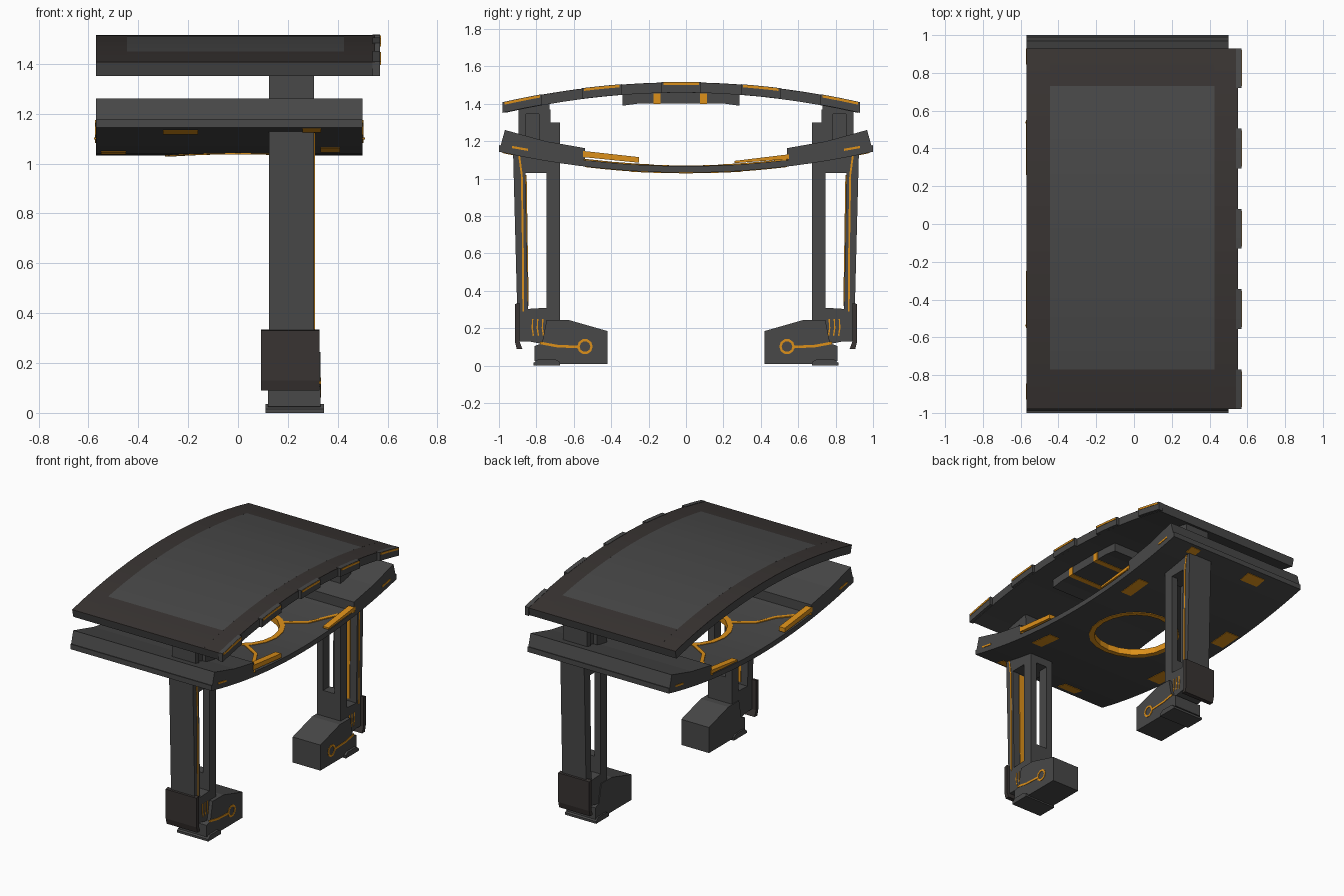
import bpy, bmesh, math
from mathutils import Vector

if "Cube" in bpy.data.objects:
    bpy.data.objects.remove(bpy.data.objects["Cube"])


def material(name, c):
    m = bpy.data.materials.new(name)
    m.diffuse_color = (*c, 1)
    m.use_nodes = True
    m.node_tree.nodes["Principled BSDF"].inputs["Base Color"].default_value = m.diffuse_color
    return m


GREY = material("dark_grey", (0.065, 0.065, 0.065))
BROWN = material("brown_black", (0.04, 0.034, 0.032))
ORANGE = material("orange", (0.72, 0.28, 0.01))


def finish(name, bm, mat):
    bmesh.ops.recalc_face_normals(bm, faces=bm.faces)
    me = bpy.data.meshes.new(name)
    bm.to_mesh(me)
    bm.free()
    me.materials.append(mat)
    ob = bpy.data.objects.new(name, me)
    bpy.context.collection.objects.link(ob)
    return ob


def prism(name, pts, x0, x1, mat=GREY, s=1):
    """Extrude a (y, z) profile along x; s mirrors it in y."""
    bm = bmesh.new()
    a, b = ([bm.verts.new((x, s * y, z)) for y, z in pts] for x in (x0, x1))
    bm.faces.new(a)
    bm.faces.new(b[::-1])
    for i in range(len(pts)):
        j = (i + 1) % len(pts)
        bm.faces.new((a[i], a[j], b[j], b[i]))
    return finish(name, bm, mat)


def box(name, x0, x1, y0, y1, z0, z1, mat=GREY, s=1):
    return prism(name, [(y0, z0), (y1, z0), (y1, z1), (y0, z1)], x0, x1, mat, s)


def ribbon(name, pts, up, w, h, closed=False):
    """Flat orange band along a path, lying on the plane with normal up."""
    bm = bmesh.new()
    up, pts = Vector(up), [Vector(p) for p in pts]
    n, rings = len(pts), []
    for i, p in enumerate(pts):
        a = pts[i - 1] if closed or i else p
        b = pts[(i + 1) % n] if closed or i < n - 1 else p
        side = up.cross(b - a).normalized() * w / 2
        rings.append([bm.verts.new(p + q) for q in
                      (side - up * h, side + up * h, -side + up * h, -side - up * h)])
    for i in range(n if closed else n - 1):
        r, t = rings[i], rings[(i + 1) % n]
        for k in range(4):
            bm.faces.new((r[k], r[(k + 1) % 4], t[(k + 1) % 4], t[k]))
    if not closed:
        bm.faces.new(rings[0])
        bm.faces.new(rings[-1])
    return finish(name, bm, ORANGE)


def span(a, b, n):
    return [a + (b - a) * i / n for i in range(n + 1)]


def band(f, y0, y1, lo, hi, n, k=0.0):
    """Profile between two offsets of curve f; k tilts the ends."""
    ys = span(y0, y1, n)
    return [(y, f(y) + hi) for y in ys] + [(y * (1 - k), f(y) + lo) for y in reversed(ys)]


def roof(y):
    return 1.515 - 0.108 * ((y + 0.025) / 0.955) ** 2


def belly(y):
    return 1.032 + 0.112 * y * y


# Arched top panel: border frame, inset centre, side tabs
prism("top_panel", band(roof, -0.98, 0.93, -0.055, -0.004, 18, 0.014), -0.57, 0.55)
for name, x0, x1, y0, y1, m in (("left", -0.57, -0.445, -0.98, 0.93, BROWN),
                                ("right", 0.425, 0.55, -0.98, 0.93, BROWN),
                                ("front", -0.445, 0.425, -0.98, -0.77, BROWN),
                                ("back", -0.445, 0.425, 0.73, 0.93, BROWN),
                                ("centre", -0.445, 0.425, -0.77, 0.73, GREY)):
    prism("top_skin_" + name, band(roof, y0, y1, -0.004, 0, 16), x0, x1, m)
for i in range(5):
    y0 = -0.98 + i * 0.425
    prism("edge_tab", band(roof, y0, y0 + 0.21, -0.055, 0.002, 4), 0.54, 0.57)
    prism("edge_tab_light", band(roof, y0 + 0.01, y0 + 0.2, -0.014, -0.001, 4), 0.565, 0.573, ORANGE)

# Block under the top panel with two lights
prism("under_block", [(-0.34, 1.39), (-0.34, 1.46), (0.285, 1.46), (0.285, 1.39),
                      (0.2, 1.402), (-0.25, 1.402)], 0.05, 0.4)
for y in (-0.155, 0.093):
    box("under_block_light", 0.045, 0.405, y - 0.019, y + 0.019, 1.399, 1.456, ORANGE)

# Curved lower shelf with a round opening
shelf = prism("lower_shelf", band(belly, -1, 1, 0, 0.035, 24), -0.57, 0.5)
bm = bmesh.new()
bmesh.ops.create_cone(bm, cap_ends=True, segments=20, radius1=0.29, radius2=0.29, depth=1)
bmesh.ops.translate(bm, verts=bm.verts, vec=(0, 0, 1.05))
cutter = finish("opening_cutter", bm, GREY)
cutter.hide_render = True
mod = shelf.modifiers.new("opening", "BOOLEAN")
mod.object, mod.operation, mod.solver = cutter, "DIFFERENCE", "EXACT"
bpy.context.view_layer.objects.active = shelf
bpy.ops.object.modifier_apply(modifier="opening")
bpy.data.objects.remove(cutter)
ring = [(0.275 * math.cos(t), 0.275 * math.sin(t)) for t in (math.tau * i / 20 for i in range(20))]
ribbon("opening_rim", [(x, y, belly(y) + 0.0175) for x, y in ring], (0, 0, 1), 0.035, 0.021, True)

for s in (-1, 1):
    # Thick shelf ends
    ys = span(0.54, 1.0, 6)
    prism("shelf_end", [(y, belly(y) + 0.001) for y in ys] +
          [(0.968, 1.26), (0.75, 1.2), (0.54, 1.163)], -0.57, 0.5, GREY, s)
    # Lights on shelf edge, underside and top
    for x0, x1 in ((-0.573, -0.53), (0.46, 0.503)):
        prism("shelf_edge_light", [(0.26, 1.083), (0.55, 1.105), (0.55, 1.13), (0.26, 1.095)]
              if s > 0 else [(0.25, 1.085), (0.55, 1.115), (0.55, 1.148), (0.25, 1.115)],
              x0, x1, ORANGE, s)
        prism("shelf_corner_light", [(0.845, 1.148), (0.93, 1.163), (0.93, 1.175), (0.845, 1.16)],
              x0, x1, ORANGE, s)
    for x, y, w, d in ((-0.23, 0.92, 0.07, 0.04), (0.295, 0.95, 0.037, 0.03),
                       (0.37, 0.45, 0.04, 0.09), (-0.5, 0.32, 0.05, 0.08)):
        prism("underside_light", band(belly, y - d, y + d, -0.003, 0.01, 2), x - w, x + w, ORANGE, s)
    for e, end in ((1, 0.5), (-1, -0.57)):
        path = [(e * 0.2, 0.2), (e * 0.33, 0.28), (e * 0.4, 0.4), (end, 0.545)]
        ribbon("shelf_top_line", [(x, s * y, belly(y) + 0.036) for x, y in path], (0, 0, 1), 0.025, 0.004)

    # Leg: slotted inner column, leaning outer plate, joining blocks
    X0, X1 = 0.125, 0.305
    for a, b in ((X0, 0.172), (0.258, X1)):
        box("leg_inner_rail", a, b, 0.675, 0.745, 0.24, 1.12, GREY, s)
    box("leg_inner_base", X0, X1, 0.675, 0.745, 0.24, 0.42, GREY, s)
    box("leg_inner_top", X0, X1, 0.675, 0.745, 1.03, 1.3, GREY, s)
    prism("leg_outer_plate", [(0.845, 0.28), (0.902, 0.28), (0.925, 1.16), (0.86, 1.16)], X0, X1, GREY, s)
    prism("leg_light_panel", [(0.841, 0.32), (0.848, 0.32), (0.859, 1.02), (0.852, 1.02)], 0.175, 0.255, ORANGE, s)
    box("leg_head", X0, X1, 0.73, 0.87, 1.03, 1.12, GREY, s)
    box("leg_upper_post", X0 + 0.025, X1 - 0.025, 0.74, 0.885, 1.08, 1.39, GREY, s)
    for a, b in ((0.725, 0.785), (0.855, 0.895)):
        box("leg_post_flange", X0, X1, a, b, 1.08, 1.37, GREY, s)
    box("leg_post_cap", X0, X1, 0.73, 0.895, 1.345, 1.4, GREY, s)
    prism("leg_ankle", [(0.74, 0.11), (0.84, 0.13), (0.9, 0.13), (0.902, 0.3), (0.74, 0.31)], X0, X1, GREY, s)
    prism("shin_guard", [(0.875, 0.09), (0.905, 0.09), (0.915, 0.13), (0.915, 0.33),
                         (0.89, 0.335), (0.89, 0.13)], 0.093, 0.327, BROWN, s)

    # Foot and sole
    prism("foot", [(0.42, 0.01), (0.42, 0.185), (0.63, 0.245), (0.745, 0.245), (0.77, 0.12),
                   (0.81, 0.105), (0.81, 0.025), (0.7, 0.01)], 0.12, 0.33, GREY, s)
    prism("sole", [(0.675, 0), (0.675, 0.02), (0.7, 0.035), (0.79, 0.035), (0.815, 0.015), (0.815, 0)],
          0.11, 0.345, GREY, s)

    # Orange trim on the right face of leg and foot
    def trim(name, pts, x, w, closed=False):
        ribbon(name, [(x, s * y, z) for y, z in pts], (1, 0, 0), w, 0.003, closed)
    trim("leg_line", [(0.87, 0.29), (0.873, 0.7), (0.878, 1.02), (0.893, 1.13)], X1, 0.01)
    trim("foot_ring", [(0.54 + 0.035 * math.cos(t), 0.102 + 0.035 * math.sin(t))
                       for t in (math.tau * i / 10 for i in range(10))], 0.33, 0.013, True)
    trim("foot_line", [(0.577, 0.1), (0.69, 0.105), (0.78, 0.122)], 0.33, 0.014)
    for k in range(3):
        y = 0.762 + 0.027 * k
        trim("ankle_stripe", [(y, 0.16), (y + 0.006, 0.2), (y + 0.004, 0.25)], X1, 0.007)
